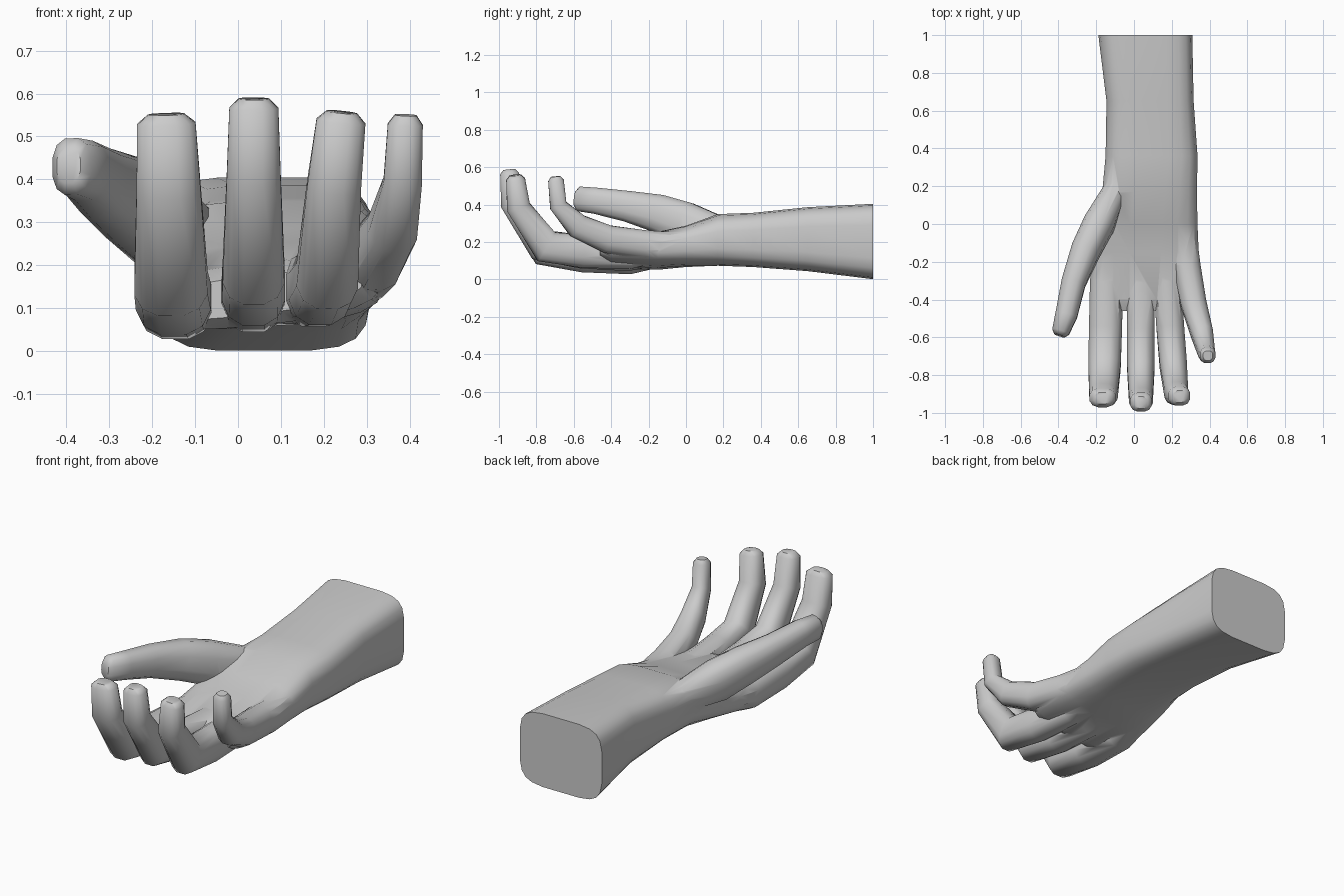
import bpy, bmesh
from math import cos, sin, pi, copysign
from mathutils import Vector

if "Cube" in bpy.data.objects:
    bpy.data.objects.remove(bpy.data.objects["Cube"])


def sq(v, e):
    return copysign(abs(v) ** (2 / e), v)


def loft(name, rings):
    """Closed skin through equal-length point rings."""
    bm = bmesh.new()
    vs = [[bm.verts.new(p) for p in r] for r in rings]
    n = len(vs[0])
    for a, b in zip(vs, vs[1:]):
        for i in range(n):
            j = (i + 1) % n
            bm.faces.new((a[i], a[j], b[j], b[i]))
    bm.faces.new(vs[0][::-1])
    bm.faces.new(vs[-1])
    bmesh.ops.recalc_face_normals(bm, faces=bm.faces)
    me = bpy.data.meshes.new(name)
    bm.to_mesh(me)
    bm.free()
    ob = bpy.data.objects.new(name, me)
    bpy.context.collection.objects.link(ob)
    return ob


def oval(c, side, up, w, h, e, n):
    """Rounded-box ring around c."""
    angles = [2 * pi * (i + 0.5) / n for i in range(n)]
    return [c + side * w * sq(cos(a), e) + up * h * sq(sin(a), e) for a in angles]


def slab(name, sections):
    """Upright sections (y, left, right, bottom, top); the palm end tilts and softens."""
    rings = []
    for y, xl, xr, zb, zt in sections:
        w, h = (xr - xl) / 2, (zt - zb) / 2
        tilt = 0.03 * min(1, max(0, (0.15 - y) * 2))
        c = Vector((xl + w, y, zb + h))
        rings.append(oval(c, Vector((1, 0, tilt / w)), Vector((0, 0, 1)),
                          w, h, 3.2 + 1.3 * y, 20))
    return loft(name, rings)


def digit(name, path):
    """Bent tube (x, y, z, half width, half thickness) with a rounded-off tip."""
    pts = [Vector(p[:3]) for p in path]
    steps = [(b - a).normalized() for a, b in zip(pts, pts[1:])]
    rings = []
    for k, p in enumerate(path):
        t = (steps[max(k - 1, 0)] + steps[min(k, len(steps) - 1)]).normalized()
        side = (Vector((1, 0, 0)) - t * t.x).normalized()
        rings.append(oval(pts[k], side, side.cross(t), p[3], p[4], 2.5, 12))
    rings.append(oval(pts[-1] + t * 0.022, side, side.cross(t),
                      p[3] * 0.62, p[4] * 0.62, 2.5, 12))
    return loft(name, rings)


def mix(a, b, t):
    return a + (b - a) * t


# forearm and palm
hand = slab("hand", [
    (1.00, -0.19, 0.31, 0.00, 0.405),
    (0.65, -0.147, 0.317, 0.043, 0.387),
    (0.36, -0.152, 0.338, 0.065, 0.357),
    (0.17, -0.17, 0.335, 0.072, 0.35),
    (0.00, -0.205, 0.338, 0.068, 0.285),
    (-0.15, -0.225, 0.345, 0.056, 0.25),
    (-0.40, -0.235, 0.335, 0.06, 0.205),
    (-0.46, -0.215, 0.29, 0.085, 0.175),
])

# three long fingers share one curl: y, z, half width, half thickness
CURL = [(-0.05, 0.145, 0.06, 0.06), (-0.30, 0.115, 0.09, 0.09),
        (-0.55, 0.127, 0.09, 0.092), (-0.755, 0.158, 0.088, 0.092),
        (-0.905, 0.375, 0.077, 0.066), (-0.92, 0.53, 0.07, 0.052)]


def long_finger(name, x0, x1, lift0, lift1, reach, width):
    path = []
    for k, (y, z, w, h) in enumerate(CURL):
        t = k / (len(CURL) - 1)
        path.append((mix(x0, x1, t), y * reach, z + mix(lift0, lift1, t), w * width, h))
    return digit(name, path)


digits = [
    long_finger("index_finger", -0.14, -0.167, 0, 0, 1, 1),
    long_finger("middle_finger", 0.035, 0.037, 0.012, 0.036, 1.025, 0.84),
    long_finger("ring_finger", 0.16, 0.24, 0.035, 0.005, 0.99, 0.84),
]

# little finger
digits.append(digit("little_finger", [
    (0.265, 0.0, 0.18, 0.06, 0.07),
    (0.28, -0.22, 0.185, 0.074, 0.08),
    (0.315, -0.42, 0.215, 0.07, 0.077),
    (0.36, -0.58, 0.285, 0.06, 0.068),
    (0.384, -0.683, 0.395, 0.046, 0.048),
    (0.39, -0.695, 0.528, 0.042, 0.043)]))

# thumb
digits.append(digit("thumb", [
    (-0.09, 0.20, 0.25, 0.06, 0.08),
    (-0.185, 0.0, 0.30, 0.085, 0.115),
    (-0.255, -0.14, 0.35, 0.08, 0.105),
    (-0.32, -0.31, 0.39, 0.066, 0.085),
    (-0.358, -0.48, 0.42, 0.06, 0.072),
    (-0.388, -0.57, 0.43, 0.048, 0.068)]))

# fuse everything into one skin
for d in digits:
    m = hand.modifiers.new(d.name, "BOOLEAN")
    m.operation, m.solver, m.object = "UNION", "EXACT", d
deps = bpy.context.evaluated_depsgraph_get()
skin = bpy.data.meshes.new_from_object(hand.evaluated_get(deps))
hand.modifiers.clear()
hand.data = skin
for d in digits:
    bpy.data.objects.remove(d, do_unlink=True)

bpy.context.view_layer.objects.active = hand
hand.select_set(True)
bpy.ops.object.shade_smooth_by_angle(angle=0.8)
